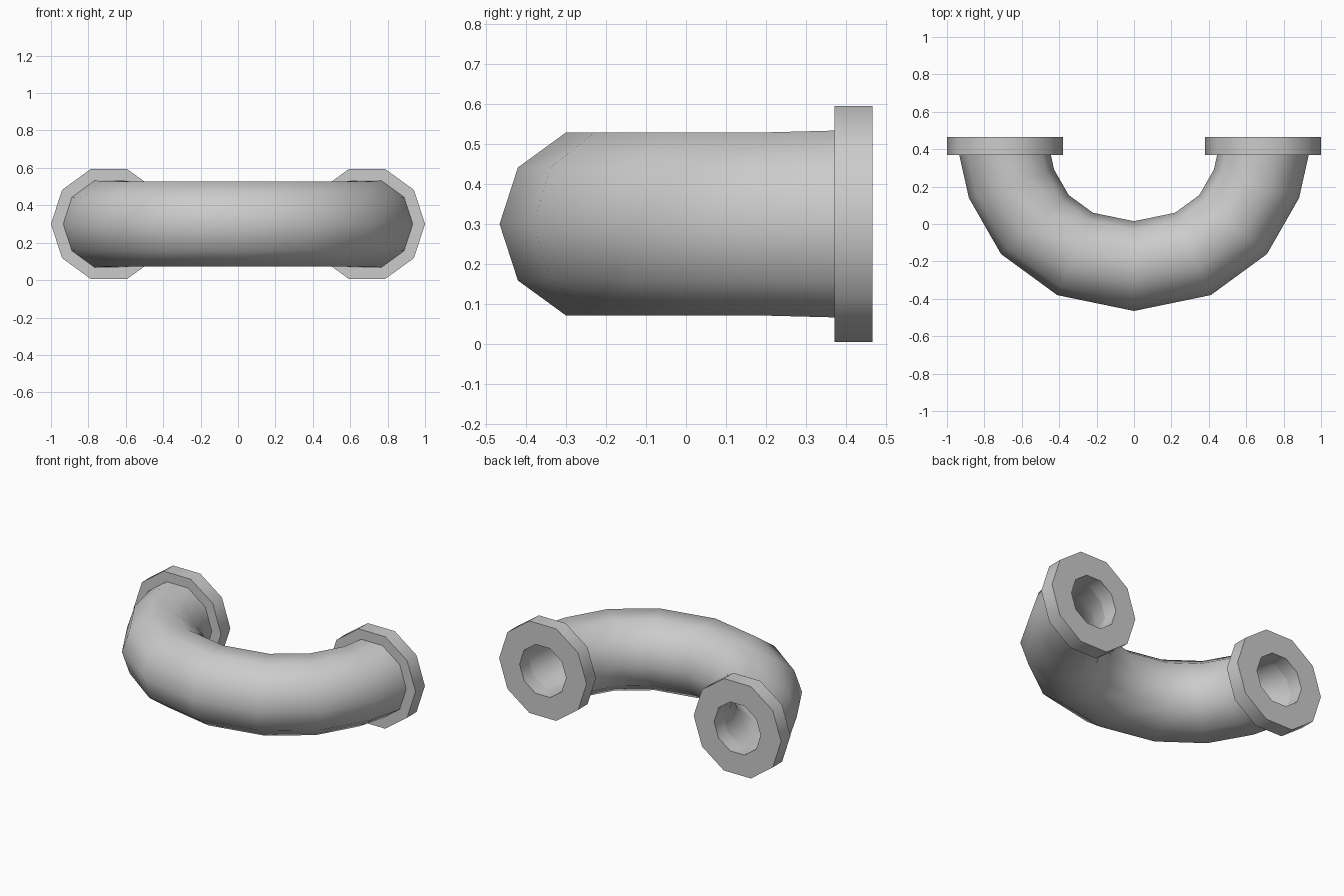
import bpy
import bmesh
from math import radians, sin, cos, tau
from mathutils import Vector

SIDES = 10
MID_Z = 0.3
BORE = 0.165

cube = bpy.data.objects.get("Cube")
if cube:
    bpy.data.objects.remove(cube, do_unlink=True)

metal = bpy.data.materials.new("grey_metal")
metal.use_nodes = True
colour = (0.6, 0.6, 0.6, 1)
metal.diffuse_color = colour
metal.node_tree.nodes["Principled BSDF"].inputs["Base Color"].default_value = colour


def loft(name, rings):
    """Join decagon rings (x, y, turn in degrees, radius) into a closed loop."""
    bm = bmesh.new()
    loops = []
    for x, y, turn, radius in rings:
        out = Vector((sin(radians(turn)), -cos(radians(turn)), 0))
        loop = []
        for i in range(SIDES):
            a = tau * i / SIDES
            co = Vector((x, y, MID_Z)) + radius * (cos(a) * out + sin(a) * Vector((0, 0, 1)))
            loop.append(bm.verts.new(co))
        loops.append(loop)
    for a, b in zip(loops, loops[1:] + loops[:1]):
        for i in range(SIDES):
            j = (i + 1) % SIDES
            bm.faces.new((a[i], a[j], b[j], b[i]))
    bmesh.ops.recalc_face_normals(bm, faces=bm.faces)
    mesh = bpy.data.meshes.new(name)
    bm.to_mesh(mesh)
    bm.free()
    mesh.materials.append(metal)
    obj = bpy.data.objects.new(name, mesh)
    bpy.context.collection.objects.link(obj)
    bpy.ops.object.select_all(action="DESELECT")
    obj.select_set(True)
    bpy.context.view_layer.objects.active = obj
    bpy.ops.object.shade_smooth_by_angle(angle=radians(40))


# Bent pipe: half the centre line, mirrored to the other side
half = [(0, -0.225, 0), (0.315, -0.16, 23.5), (0.53, -0.003, 49),
        (0.655, 0.215, 71.5), (0.69, 0.372, 90)]
path = [(-x, y, -t) for x, y, t in half[:0:-1]] + half
outer = [(x, y, t, 0.24 if abs(t) < 90 else 0.245) for x, y, t in path]
inner = [(x, y, t, BORE) for x, y, t in reversed(path)]
loft("bent_pipe", outer + inner)

# End flanges with a bore through each
for side, name in ((1, "left_flange"), (-1, "right_flange")):
    profile = [(0.37, BORE), (0.37, 0.31), (0.465, 0.31), (0.465, BORE)]
    loft(name, [(side * 0.69, y, side * 90, r) for y, r in profile])
